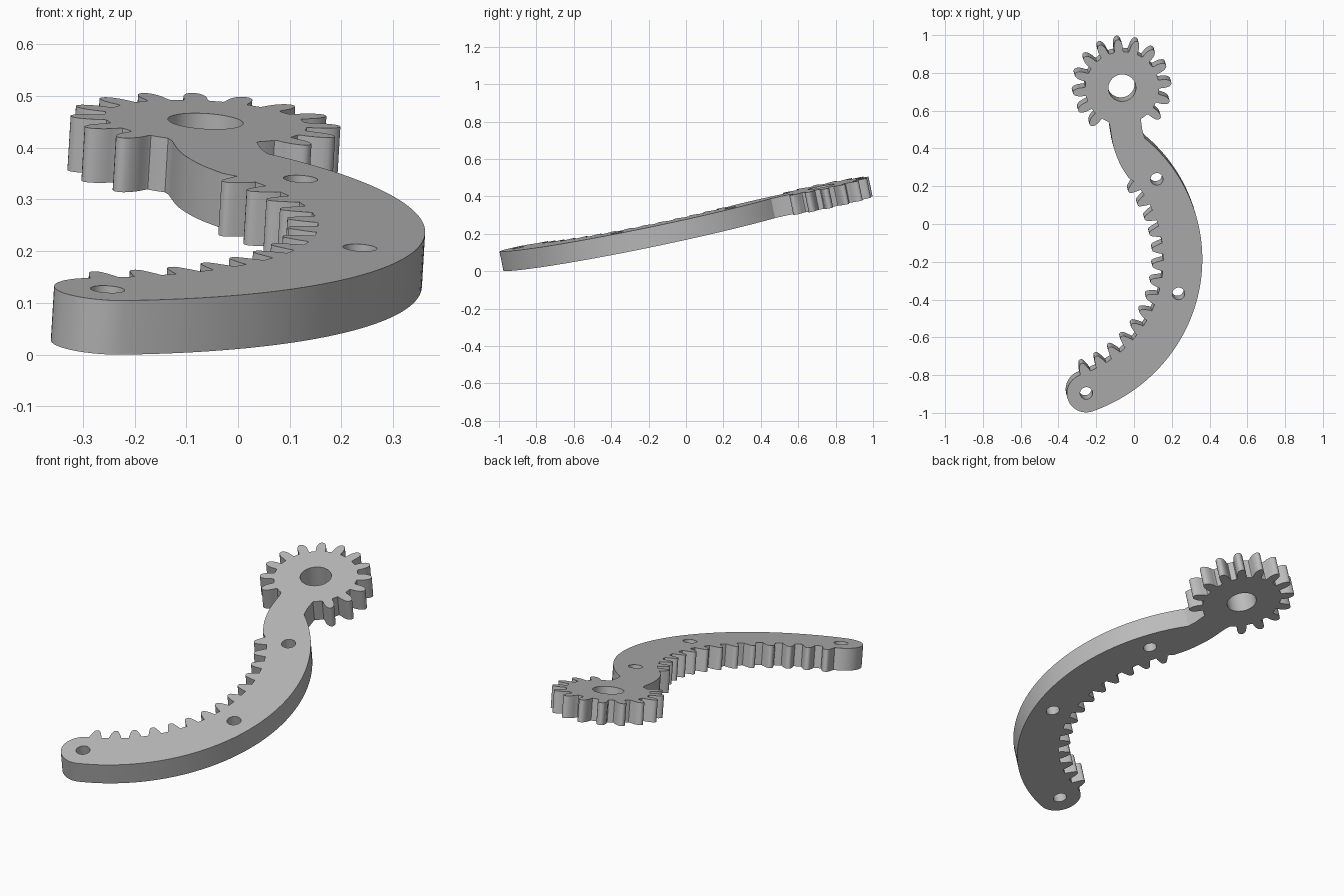
import bpy, bmesh
from math import radians, cos, sin
from mathutils import Vector, Matrix

cube = bpy.data.objects.get("Cube")
if cube:
    bpy.data.objects.remove(cube, do_unlink=True)

# Tilted plane the plate lies in: z = BASE + SX * x + SY * y
BASE, SX, SY = 0.298, -0.06, 0.208
THICK = 0.107
n = Vector((-SX, -SY, 1)).normalized()
u = Vector((1, 0, SX)).normalized()
v = n.cross(u)


def flat(x, y):
    """Ground-plan position to a position within the tilted plane."""
    p = Vector((x, y, SX * x + SY * y))
    return Vector((p.dot(u), p.dot(v)))


def polar(centre, r, deg):
    a = radians(deg)
    return centre + Vector((cos(a), sin(a))) * r


def arc(centre, r, start, end, steps):
    return [polar(centre, r, start + (end - start) * i / steps) for i in range(steps + 1)]


def smooth_path(pts, steps=5):
    """Catmull-Rom curve through a few points."""
    p = [pts[0]] + pts + [pts[-1]]
    out = []
    for a, b, c, d in zip(p, p[1:], p[2:], p[3:]):
        for i in range(steps):
            t = i / steps
            out.append(0.5 * (2 * b + (c - a) * t + (2 * a - 5 * b + 4 * c - d) * t * t
                              + (3 * b - a - 3 * c + d) * t ** 3))
    return out + [pts[-1]]


def tooth(centre, deg, half_profile, direction):
    """Tooth from (radius, half angle) pairs, root to tip, mirrored."""
    rising = [polar(centre, r, deg - direction * h) for r, h in half_profile]
    falling = [polar(centre, r, deg + direction * h) for r, h in reversed(half_profile)]
    return rising + falling


gear_c = flat(-0.067, 0.725)
arc_c = flat(-0.503, -0.192)
R_OUT, R_ROOT = 0.862, 0.655
R_MID, R_CAP = (R_OUT + R_ROOT) / 2, (R_OUT - R_ROOT) / 2
END = -70.3
cap_c = polar(arc_c, R_MID, END)

GEAR_TOOTH = [(0.196, 7.2), (0.203, 6.4), (0.22, 6.0), (0.233, 5.4), (0.246, 4.3),
              (0.255, 3.1), (0.26, 1.9), (0.262, 0.6)]
RACK_TOOTH = [(0.655, 2.55), (0.645, 2.45), (0.63, 2.05), (0.615, 1.6), (0.605, 1.2),
              (0.6, 0.8), (0.598, 0.3)]

outline = []
# Gear head: 13 of 16 teeth, the rest give way to the neck
for i in range(13):
    outline += tooth(gear_c, -39.1 + 22.5 * i, GEAR_TOOTH, 1)
outline += arc(gear_c, 0.196, 240, 249, 2)
# Inner side of the neck
outline += smooth_path([flat(*p) for p in (
    (-0.132, 0.525), (-0.113, 0.415), (-0.077, 0.32), (-0.034, 0.25))])
# Toothed inner edge
for i in range(14):
    outline += tooth(arc_c, 38.7 - 8.18 * i, RACK_TOOTH, -1)
# Rounded end and smooth outer edge
outline += arc(cap_c, R_CAP, END + 182, END + 360, 28)
outline += arc(arc_c, R_OUT, END + 1, 50.5, 60)
# Outer side of the neck
outline += [flat(0.04, 0.5)]
outline += arc(gear_c, 0.196, -59, -49, 2)

# Bore and three bolt holes
holes = [arc(gear_c, 0.073, 0, 354, 59)]
for deg in (35.8, -13.4, END):
    holes.append(arc(polar(arc_c, R_MID, deg), 0.033, 0, 350, 35))

# Filled, extruded profile
curve = bpy.data.curves.new("arm_profile", 'CURVE')
curve.dimensions = '2D'
curve.fill_mode = 'BOTH'
curve.extrude = THICK / 2
for loop in [outline] + holes:
    spline = curve.splines.new('POLY')
    spline.points.add(len(loop) - 1)
    for point, co in zip(spline.points, loop):
        point.co = (co.x, co.y, 0, 1)
    spline.use_cyclic_u = True
helper = bpy.data.objects.new("arm_profile", curve)
bpy.context.collection.objects.link(helper)
bpy.context.view_layer.update()
mesh = bpy.data.meshes.new_from_object(helper.evaluated_get(bpy.context.evaluated_depsgraph_get()))
bpy.data.objects.remove(helper, do_unlink=True)

# Weld, tilt into place and rest on the ground
tilt = Matrix((u, v, n)).transposed().to_4x4()
bm = bmesh.new()
bm.from_mesh(mesh)
bmesh.ops.remove_doubles(bm, verts=bm.verts, dist=0.0001)
bmesh.ops.recalc_face_normals(bm, faces=bm.faces)
bmesh.ops.transform(bm, matrix=tilt, verts=bm.verts)
lo = [min(p.co[k] for p in bm.verts) for k in range(3)]
hi = [max(p.co[k] for p in bm.verts) for k in range(3)]
shift = Vector((-(lo[0] + hi[0]) / 2, -(lo[1] + hi[1]) / 2, -lo[2]))
bmesh.ops.translate(bm, vec=shift, verts=bm.verts)
bm.to_mesh(mesh)
bm.free()

arm = bpy.data.objects.new("geared_arm", mesh)
bpy.context.collection.objects.link(arm)

# Plain grey
grey = bpy.data.materials.new("grey")
grey.use_nodes = True
colour = (0.5, 0.5, 0.5, 1)
grey.diffuse_color = colour
grey.node_tree.nodes["Principled BSDF"].inputs["Base Color"].default_value = colour
mesh.materials.clear()
mesh.materials.append(grey)

bpy.ops.object.select_all(action='DESELECT')
arm.select_set(True)
bpy.context.view_layer.objects.active = arm
bpy.ops.object.shade_smooth_by_angle(angle=radians(32))
